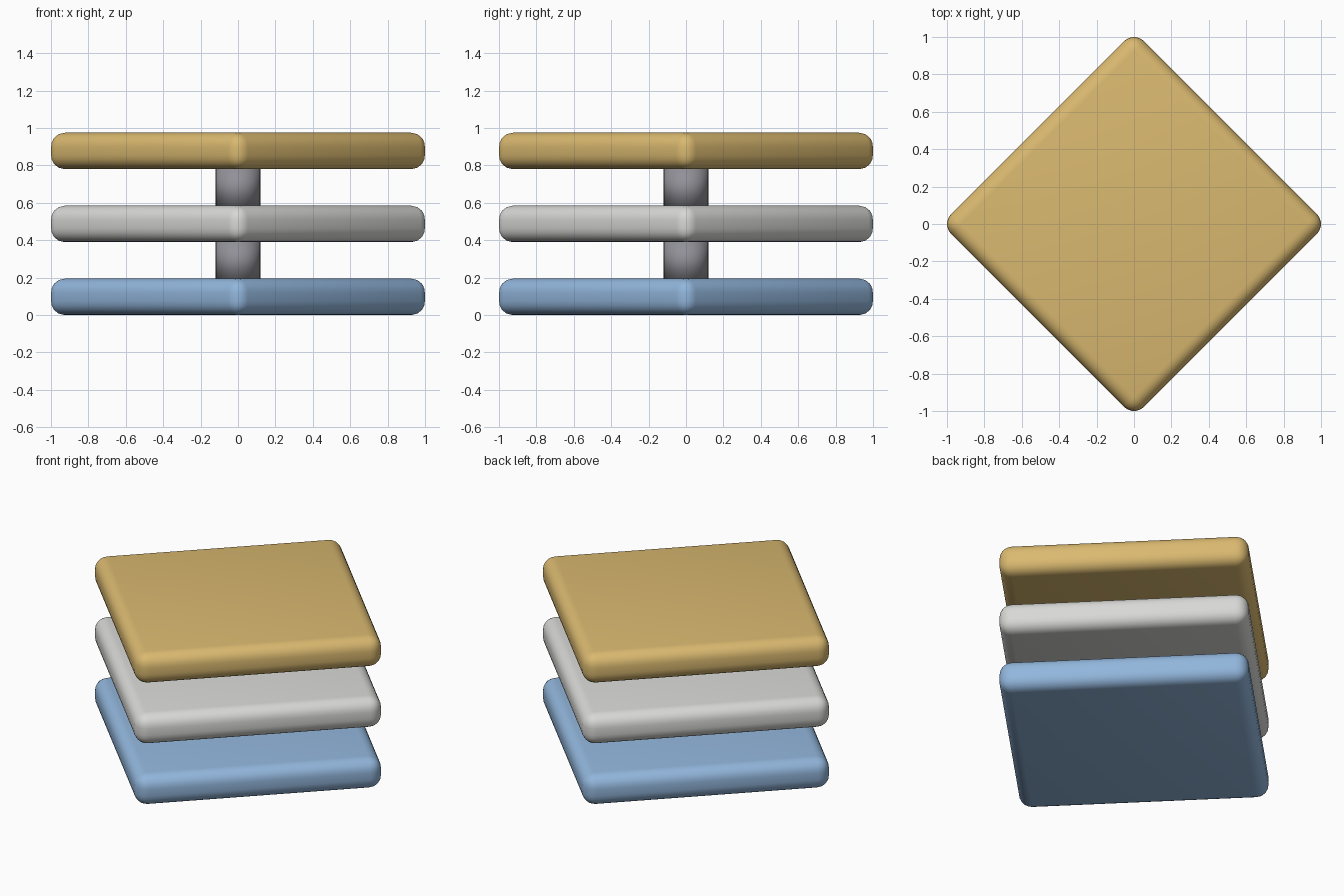
import bpy
import math

cube = bpy.data.objects.get("Cube")
if cube:
    bpy.data.objects.remove(cube, do_unlink=True)

THICK = 0.195    # slab thickness, also the gap between slabs
ROUND = 0.075    # edge rounding
# Side length that puts the rounded corners at a distance of 1 from the axis
SIDE = math.sqrt(2) * (1 + ROUND * (math.sqrt(2) - 1))


def material(name, color):
    mat = bpy.data.materials.new(name)
    mat.use_nodes = True
    mat.diffuse_color = (*color, 1)
    mat.node_tree.nodes["Principled BSDF"].inputs["Base Color"].default_value = (*color, 1)
    return mat


def slab(name, z, mat):
    """Square slab standing on its corner in plan, with rounded edges."""
    bpy.ops.mesh.primitive_cube_add(size=1)
    obj = bpy.context.object
    obj.name = name
    obj.scale = (SIDE, SIDE, THICK)
    bpy.ops.object.transform_apply(scale=True)
    obj.location.z = z + THICK / 2
    obj.rotation_euler.z = math.radians(45)
    bevel = obj.modifiers.new("Rounded edges", 'BEVEL')
    bevel.width = ROUND
    bevel.segments = 5
    bpy.ops.object.modifier_apply(modifier=bevel.name)
    obj.data.materials.append(mat)
    bpy.ops.object.shade_smooth_by_angle(angle=math.radians(40))


def post(name, z, mat):
    """Round spacer filling the gap between two slabs."""
    bpy.ops.mesh.primitive_cylinder_add(vertices=32, radius=0.12, depth=THICK + 0.01,
                                        location=(0, 0, z + THICK / 2))
    obj = bpy.context.object
    obj.name = name
    obj.data.materials.append(mat)
    bpy.ops.object.shade_smooth()


blue = material("Soft blue", (0.287, 0.468, 0.716))
silver = material("Light grey", (0.687, 0.687, 0.672))
gold = material("Sand gold", (0.70, 0.485, 0.162))
steel = material("Steel grey", (0.28, 0.28, 0.31))

# Three stacked slabs
for i, (name, mat) in enumerate([("bottom_slab", blue), ("middle_slab", silver), ("top_slab", gold)]):
    slab(name, 2 * i * THICK, mat)

# Spacers between them
for i, name in enumerate(["lower_post", "upper_post"]):
    post(name, (2 * i + 1) * THICK, steel)
